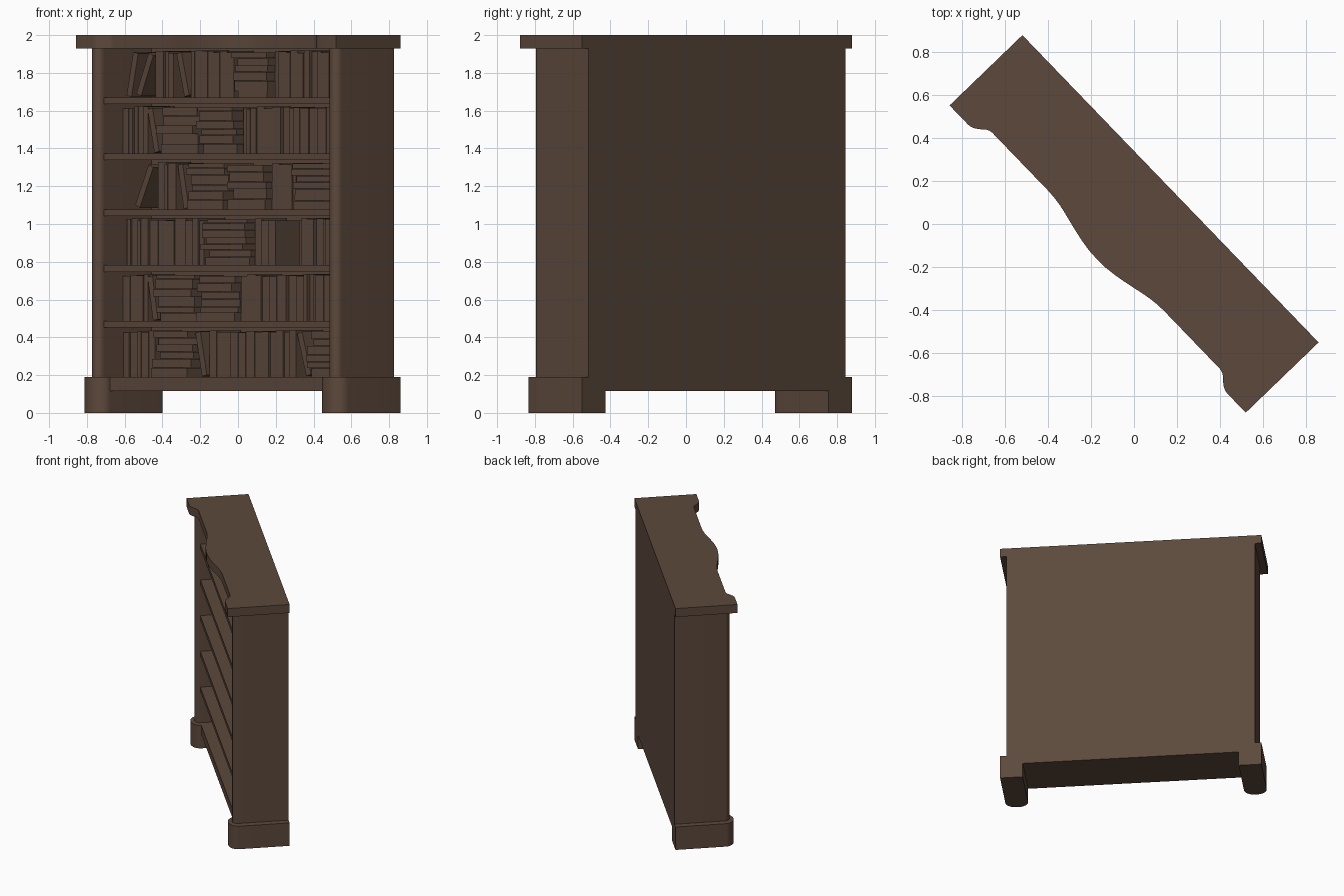
import bpy, bmesh, math, random
from mathutils import Matrix

if "Cube" in bpy.data.objects:
    bpy.data.objects.remove(bpy.data.objects["Cube"])

random.seed(4)
TURN = Matrix.Rotation(math.radians(-46.05), 4, 'Z')   # the whole case stands diagonally
BACK = 0.236

wood = bpy.data.materials.new("dark_brown_wood")
wood.diffuse_color = (0.108, 0.066, 0.045, 1)
wood.use_nodes = True
wood.node_tree.nodes["Principled BSDF"].inputs["Base Color"].default_value = wood.diffuse_color


def finish(name, bm, smooth=False):
    bmesh.ops.recalc_face_normals(bm, faces=bm.faces)
    bm.transform(TURN)
    me = bpy.data.meshes.new(name)
    bm.to_mesh(me)
    bm.free()
    me.materials.append(wood)
    ob = bpy.data.objects.new(name, me)
    bpy.context.collection.objects.link(ob)
    if smooth:
        bpy.context.view_layer.objects.active = ob
        ob.select_set(True)
        bpy.ops.object.shade_smooth_by_angle(angle=math.radians(35))
        ob.select_set(False)
    return ob


def add_box(bm, x0, x1, y0, y1, z0, z1, lean=0):
    m = (Matrix.Translation(((x0 + x1) / 2, (y0 + y1) / 2, (z0 + z1) / 2))
         @ Matrix.Rotation(lean, 4, 'Y')
         @ Matrix.Diagonal((x1 - x0, y1 - y0, z1 - z0, 1)))
    bmesh.ops.create_cube(bm, size=1, matrix=m)


def box(name, *dims):
    bm = bmesh.new()
    add_box(bm, *dims)
    return finish(name, bm)


def prism(name, outline, z0, z1):
    bm = bmesh.new()
    face = bm.faces.new([bm.verts.new((x, y, z0)) for x, y in outline])
    up = bmesh.ops.extrude_face_region(bm, geom=[face])
    bmesh.ops.translate(bm, vec=(0, 0, z1 - z0),
                        verts=[v for v in up["geom"] if isinstance(v, bmesh.types.BMVert)])
    return finish(name, bm, True)


def round_front(cx, half, bulge, y_start):
    """Rectangle in plan whose front end is a half ellipse."""
    pts = [(cx + half, BACK), (cx - half, BACK)]
    for i in range(17):
        a = math.pi + math.pi * i / 16
        pts.append((cx + half * math.cos(a), y_start + bulge * math.sin(a)))
    return pts


# top slab with a serpentine front
half = [(0.0, -0.238), (0.055, -0.236), (0.108, -0.229), (0.16, -0.219), (0.213, -0.207),
        (0.26, -0.196), (0.30, -0.188), (0.345, -0.182), (0.388, -0.18), (0.764, -0.18),
        (0.782, -0.184), (0.797, -0.193), (0.815, -0.21), (0.834, -0.224), (0.85, -0.232),
        (0.868, -0.235), (0.993, -0.235), (0.993, BACK)]
prism("top_slab", half + [(-x, y) for x, y in reversed(half[1:])], 1.93, 2.0)

# side panels with rounded fronts, and the wider feet below
for side, label in ((-1, "left"), (1, "right")):
    prism(label + "_side_panel", round_front(side * 0.906, 0.038, 0.038, -0.148), 0.19, 1.93)
    prism(label + "_foot", round_front(side * 0.907, 0.086, 0.07, -0.148), 0.0, 0.19)

# back, bottom board and shelves
box("back_panel", -0.9, 0.9, 0.2, BACK, 0.15, 1.94)
box("bottom_board", -0.83, 0.83, -0.15, BACK, 0.117, 0.19)
FLOORS = [0.19 + 0.296 * i for i in range(6)]
for i, z in enumerate(FLOORS[1:]):
    box(f"shelf_{i + 1}", -0.88, 0.88, -0.15, 0.21, z - 0.035, z)


# books: upright runs, flat stacks and leaning ones
def upright(bm, x0, x1, z):
    x = x0
    while x < x1 - 0.012:
        w = min(random.choice((0.03, 0.045, 0.055, 0.065)), x1 - x)
        front = -0.01 + random.choice((0, 0, 0.004, 0.012, 0.02))
        add_box(bm, x, x + w - 0.002, front, 0.19, z, z + random.uniform(0.235, 0.25))
        x += w


def stack(bm, x0, x1, z):
    top = z + 0.245
    while z < top - 0.02:
        h = min(random.uniform(0.03, 0.055), top - z)
        add_box(bm, x0 + random.uniform(0, 0.03), x1 - random.uniform(0, 0.03),
                random.uniform(-0.06, 0.0), 0.18, z, z + h - 0.002)
        z += h


def leaning(bm, x0, x1, z, way):
    t, h = 0.038, 0.235
    angle = math.atan(max(x1 - x0 - t, 0.01) / h)
    c, zc = (x0 + x1) / 2, z + 0.122
    add_box(bm, c - t / 2, c + t / 2, -0.01, 0.17, zc - h / 2, zc + h / 2, way * angle)


ROWS = [
    [("U", -.867, -.623), ("S", -.61, -.30), ("\\", -.315, -.226), ("U", -.226, .46),
     ("\\", .46, .57), ("S", .56, .86)],
    [("U", -.867, -.68), ("\\", -.68, -.60), ("S", -.60, -.29), ("S", -.28, .03), ("U", .03, .86)],
    [("U", -.85, -.26), ("S", -.24, .11), ("U", .12, .30), ("U", .46, .86)],
    [("/", -.78, -.63), ("U", -.62, -.45), ("\\", -.45, -.365), ("S", -.36, -.05),
     ("S", -.04, .27), ("U", .27, .45), ("S", .45, .80)],
    [("U", -.867, -.68), ("\\", -.68, -.59), ("S", -.58, -.28), ("S", -.27, .03), ("U", .03, .86)],
    [("/", -.84, -.75), ("/", -.77, -.63), ("U", -.62, -.47), ("\\", -.46, -.36),
     ("U", -.35, -.01), ("S", -.01, .27), ("U", .27, .86)],
]
for i, (row, z) in enumerate(zip(ROWS, FLOORS)):
    bm = bmesh.new()
    for kind, x0, x1 in row:
        if kind == "U":
            upright(bm, x0, x1, z)
        elif kind == "S":
            stack(bm, x0, x1, z)
        else:
            leaning(bm, x0, x1, z, 1 if kind == "/" else -1)
    finish(f"books_row_{i + 1}", bm)
